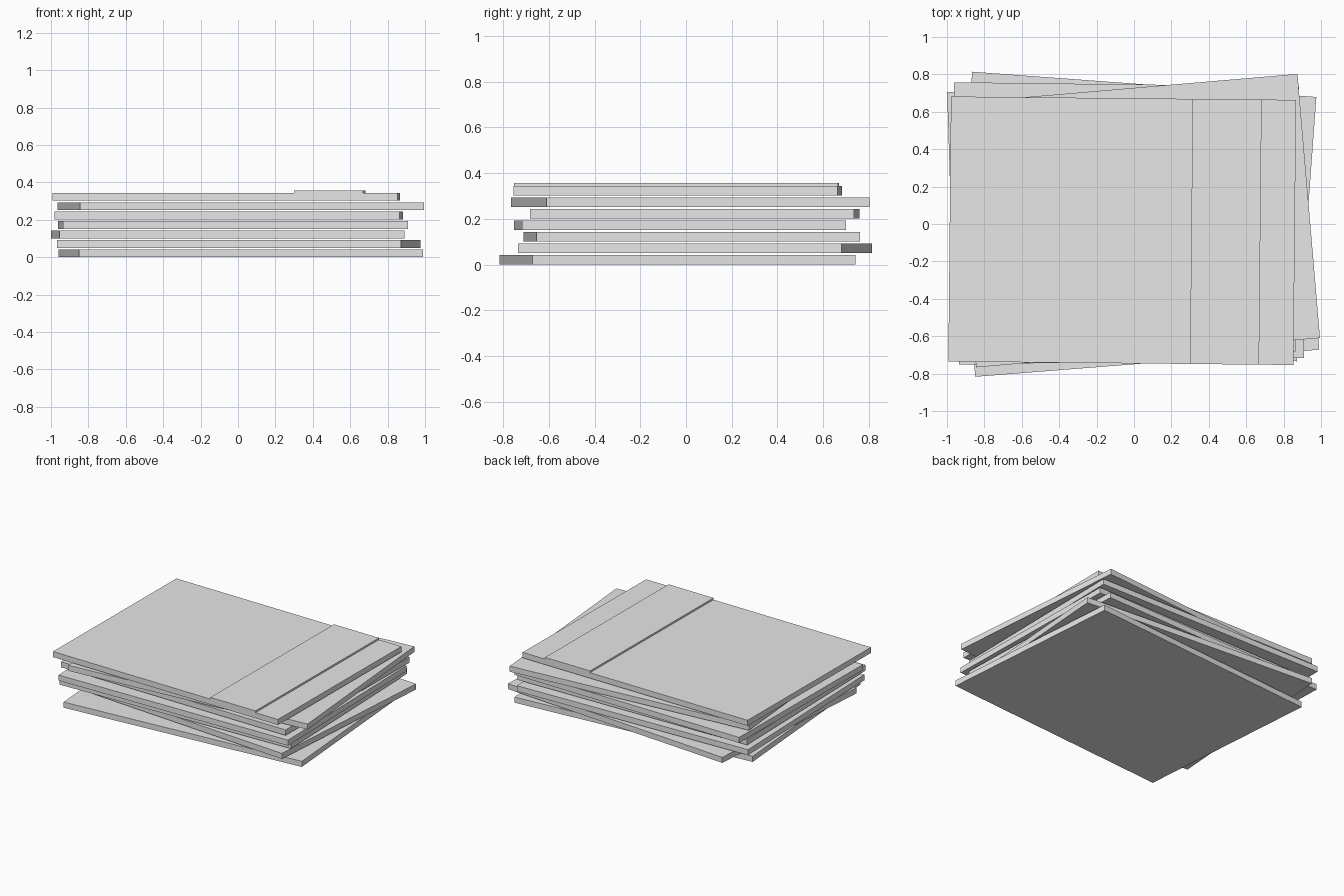
import bpy
import math

# Remove the default object
cube = bpy.data.objects.get("Cube")
if cube:
    bpy.data.objects.remove(cube, do_unlink=True)

# Single grey material
grey = bpy.data.materials.new("light_grey")
grey.use_nodes = True
colour = (0.8, 0.8, 0.8, 1.0)
grey.diffuse_color = colour
grey.node_tree.nodes["Principled BSDF"].inputs["Base Color"].default_value = colour

WIDTH, DEPTH, THICK, PITCH = 1.845, 1.417, 0.041, 0.0505


def slab(name, x, y, bottom, size, degrees):
    """Flat box resting on `bottom`, turned about the vertical axis."""
    bpy.ops.mesh.primitive_cube_add(
        size=1, location=(x, y, bottom + size[2] / 2),
        rotation=(0, 0, math.radians(degrees)))
    obj = bpy.context.object
    obj.name = name
    obj.scale = size
    bpy.ops.object.transform_apply(location=False, rotation=False, scale=True)
    obj.data.materials.append(grey)
    return obj


# Loosely stacked boards, bottom to top: centre x, centre y, turn in degrees
boards = [
    (0.015, -0.038, 4.5),
    (0.003, 0.04, -4.2),
    (-0.055, 0.025, 1.77),
    (-0.027, -0.026, 1.1),
    (-0.049, 0.038, -0.7),
    (0.015, 0.018, 4.87),
    (-0.063, -0.036, -0.57),
]
for i, (x, y, turn) in enumerate(boards):
    slab(f"board_{i + 1}", x, y, i * PITCH, (WIDTH, DEPTH, THICK), turn)

# Thin strip lying across the top board, aligned with it
x, y, turn = boards[-1]
a, offset = math.radians(turn), 0.554
slab("top_strip", x + offset * math.cos(a), y + offset * math.sin(a),
     (len(boards) - 1) * PITCH + THICK, (0.369, DEPTH, 0.013), turn)
